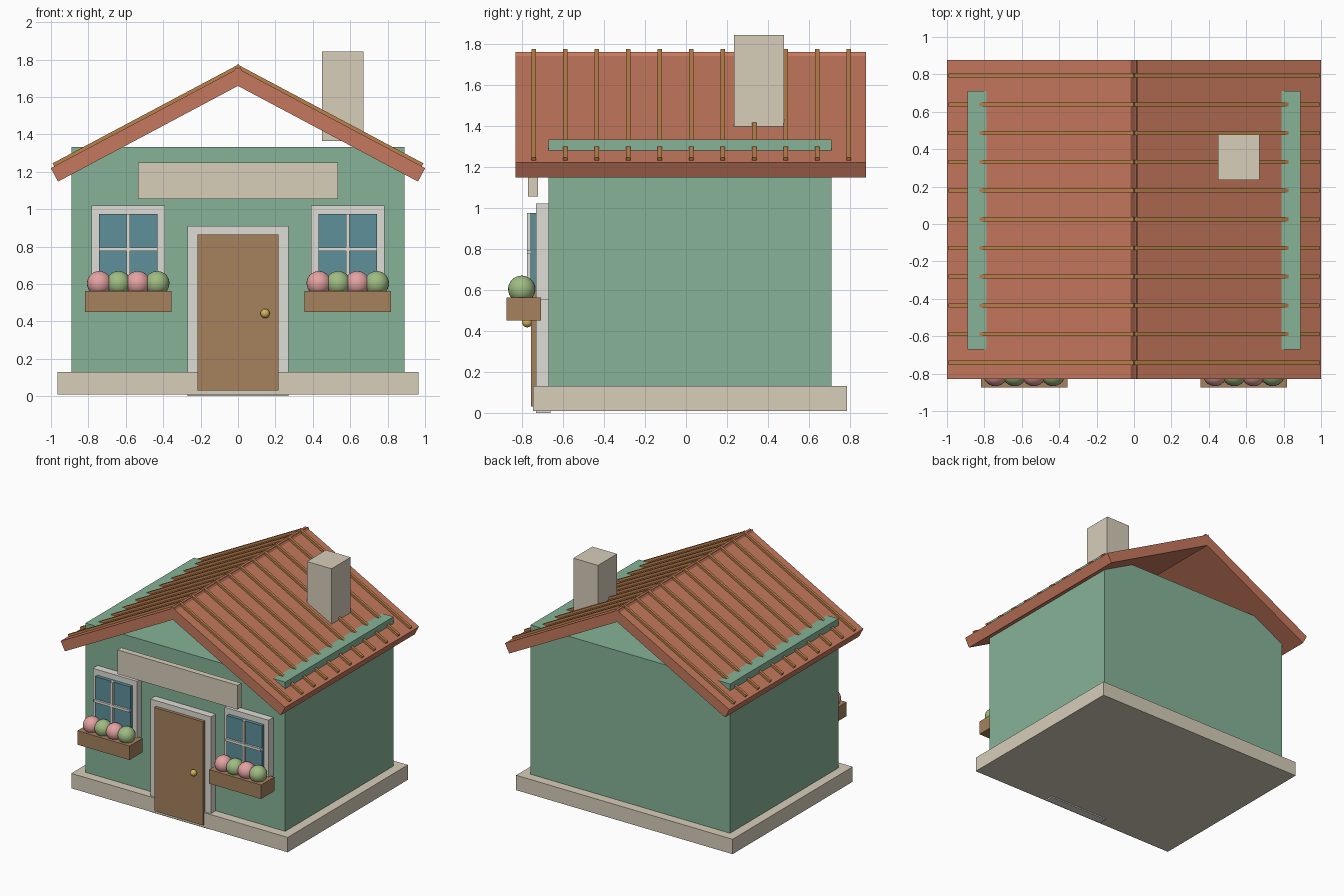
import bpy
from math import radians, sin, cos

if "Cube" in bpy.data.objects:
    bpy.data.objects.remove(bpy.data.objects["Cube"])


def mat(name, r, g, b):
    m = bpy.data.materials.new(name)
    m.diffuse_color = (r, g, b, 1)
    m.use_nodes = True
    m.node_tree.nodes["Principled BSDF"].inputs["Base Color"].default_value = m.diffuse_color
    return m


WALL = mat("wall_green", 0.24, 0.45, 0.31)
STONE = mat("stone", 0.68, 0.62, 0.49)
TRIM = mat("trim", 0.74, 0.72, 0.66)
TILE = mat("roof_tile", 0.56, 0.19, 0.11)
BATTEN = mat("batten", 0.50, 0.22, 0.07)
WOOD = mat("wood", 0.38, 0.22, 0.11)
GLASS = mat("glass", 0.11, 0.28, 0.33)
BRASS = mat("brass", 0.65, 0.45, 0.10)
PINK = mat("pink", 0.78, 0.36, 0.36)
LEAF = mat("leaf", 0.35, 0.50, 0.22)


def box(name, material, x, y, z, angle=0, origin=(0, 0, 0)):
    """Box spanning the (min, max) ranges, optionally tilted about y at origin."""
    bpy.ops.mesh.primitive_cube_add(size=1)
    ob = bpy.context.object
    ob.name = name
    spans = (x, y, z)
    for v in ob.data.vertices:
        v.co = [a + (b - a) * (c + 0.5) for (a, b), c in zip(spans, v.co)]
    ob.location = origin
    ob.rotation_euler.y = angle
    ob.data.materials.append(material)
    return ob


def ball(name, material, loc, r):
    bpy.ops.mesh.primitive_uv_sphere_add(segments=24, ring_count=14, radius=r, location=loc)
    ob = bpy.context.object
    ob.name = name
    ob.data.materials.append(material)
    bpy.ops.object.shade_smooth()


# Plinth, walls, chimney and blank signboard
box("plinth", STONE, (-0.965, 0.965), (-0.745, 0.785), (0.01, 0.13))
box("walls", WALL, (-0.89, 0.89), (-0.67, 0.71), (0.13, 1.333))
box("chimney", STONE, (0.45, 0.67), (0.235, 0.478), (1.365, 1.842))
box("signboard", STONE, (-0.535, 0.535), (-0.77, -0.722), (1.055, 1.25))

# Roof slabs crossing at the ridge, with battens on top
tilt = radians(28)
for side, s in (("right", 1), ("left", -1)):
    def span(a, b):
        return (a, b) if s > 0 else (-b, -a)
    ridge = (-0.012 * s, 0, 1.758)
    box("roof_" + side, TILE, span(0, 1.147), (-0.83, 0.877), (-0.082, 0), tilt * s, ridge)
    for i in range(11):
        y = -0.742 + i * 0.1535
        box(f"batten_{side}_{i}", BATTEN, span(0, 1.127), (y - 0.011, y + 0.011),
            (-0.005, 0.018), tilt * s, ridge)

# Door
box("door_frame", TRIM, (-0.27, 0.27), (-0.73, -0.66), (0.0, 0.91))
box("door", WOOD, (-0.217, 0.217), (-0.755, -0.72), (0.03, 0.865))
ball("door_knob", BRASS, (0.145, -0.774, 0.442), 0.025)

# Windows with flower boxes
for side, cx in (("left", -0.587), ("right", 0.587)):
    box("window_frame_" + side, TRIM, (cx - 0.197, cx + 0.197), (-0.73, -0.66), (0.55, 1.02))
    box("window_glass_" + side, GLASS, (cx - 0.157, cx + 0.157), (-0.758, -0.72), (0.595, 0.975))
    box("window_bar_v_" + side, TRIM, (cx - 0.01, cx + 0.01), (-0.775, -0.75), (0.595, 0.975))
    box("window_bar_h_" + side, TRIM, (cx - 0.157, cx + 0.157), (-0.775, -0.75), (0.775, 0.795))
    box("flower_box_" + side, WOOD, (cx - 0.232, cx + 0.232), (-0.875, -0.707), (0.45, 0.563))
    for i in range(4):
        ball(f"flower_{side}_{i}", (PINK, LEAF)[i % 2],
             (cx + (i - 1.5) * 0.103, -0.801, 0.603), 0.066)
